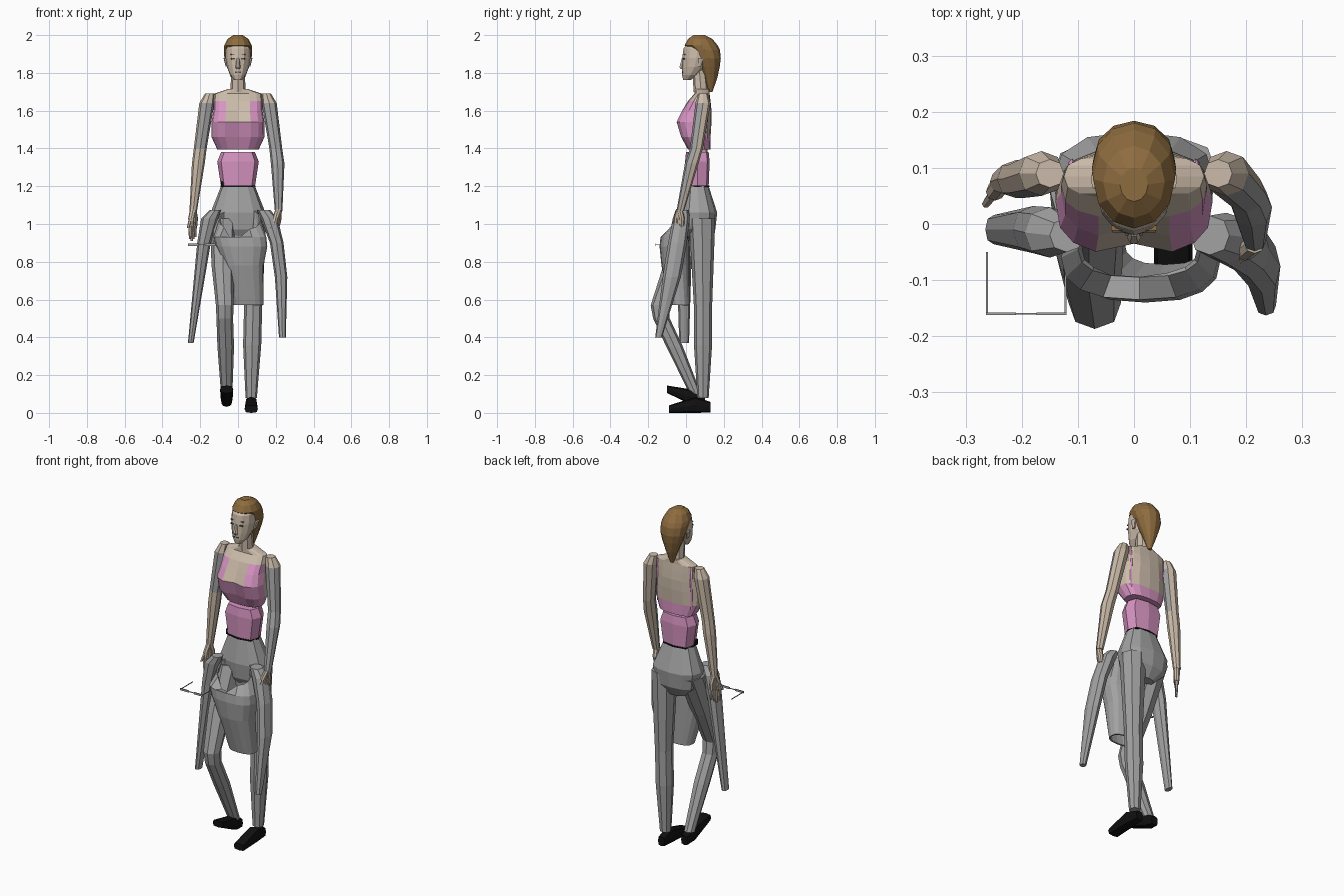
import bpy, bmesh, math
from mathutils import Vector

if "Cube" in bpy.data.objects:
    bpy.data.objects.remove(bpy.data.objects["Cube"], do_unlink=True)


def material(name, red, green, blue):
    mat = bpy.data.materials.new(name)
    mat.use_nodes = True
    colour = (red, green, blue, 1)
    mat.diffuse_color = colour
    mat.node_tree.nodes["Principled BSDF"].inputs["Base Color"].default_value = colour
    return mat


skin = material("skin", .6, .5, .4)
pink = material("pink cloth", .68, .3, .54)
grey = material("grey cloth", .36, .36, .36)
brown = material("brown hair", .27, .15, .05)
black = material("black leather", .005, .005, .005)
dark = material("dark grey", .09, .07, .07)


def signed_power(value, power):
    return math.copysign(abs(value) ** power, value)


def finish(name, bm, mats, rule=None):
    """Turn a bmesh into a flat shaded object, colouring faces by a rule."""
    bmesh.ops.recalc_face_normals(bm, faces=bm.faces)
    bm.normal_update()
    if rule:
        for face in bm.faces:
            face.material_index = int(rule(face.calc_center_median(), face.normal))
    mesh = bpy.data.meshes.new(name)
    bm.to_mesh(mesh)
    bm.free()
    for mat in mats:
        mesh.materials.append(mat)
    obj = bpy.data.objects.new(name, mesh)
    bpy.context.collection.objects.link(obj)
    return obj


def loft(name, rings, *mats, sides=8, forward=False, power=.9, caps=True, rule=None, shape=None):
    """Skin rings given as x, y, z, half width and, where it differs, half depth."""
    bm = bmesh.new()
    loops = []
    for x, y, z, *size in rings:
        loop = []
        for i in range(sides):
            angle = math.tau * i / sides
            u = size[0] * signed_power(math.cos(angle), power)
            v = size[-1] * signed_power(math.sin(angle), power)
            offset = Vector((u, 0, v)) if forward else Vector((u, v, 0))
            loop.append(bm.verts.new(Vector((x, y, z)) + offset))
        loops.append(loop)
    for low, high in zip(loops, loops[1:]):
        for i in range(sides):
            j = (i + 1) % sides
            bm.faces.new((low[i], low[j], high[j], high[i]))
    if caps:
        bm.faces.new(loops[0])
        bm.faces.new(loops[-1])
    if shape:
        for vert in bm.verts:
            shape(vert.co)
    return finish(name, bm, mats, rule)


def centred(name, rings, *mats, **options):
    """Loft rings that all sit on the middle plane."""
    return loft(name, [(0, *ring) for ring in rings], *mats, **options)


def box(name, centre, size, mat):
    bm = bmesh.new()
    bmesh.ops.create_cube(bm, size=1)
    for vert in bm.verts:
        vert.co = Vector(centre) + vert.co * Vector(size)
    return finish(name, bm, [mat])


def strap(name, x, path, mat):
    """A thin strap following a path of y and z at one x."""
    curve = bpy.data.curves.new(name, "CURVE")
    curve.dimensions = "3D"
    curve.bevel_depth = .007
    curve.bevel_resolution = 0
    spline = curve.splines.new("POLY")
    spline.points.add(len(path) - 1)
    for point, (y, z) in zip(spline.points, path):
        point.co = (x, y, z, 1)
    curve.materials.append(mat)
    bpy.context.collection.objects.link(bpy.data.objects.new(name, curve))


# Upper body: skin with a scooped pink top
def top_rule(centre, normal):
    neckline = 1.56 + 3 * max(abs(centre.x) - .05, 0)
    on_front = normal.y < -.1 and centre.y < .06
    return centre.z < 1.45 or (on_front and centre.z < min(neckline, 1.66))


def cleavage(co):
    if abs(co.x) < .03 and co.y < 0:
        co.y += .02


centred("upper_body", [
    (.07, 1.395, .11, .06), (.05, 1.46, .14, .08), (.04, 1.54, .14, .095), (.055, 1.6, .13, .08),
    (.07, 1.65, .13, .06), (.085, 1.69, .125, .04), (.085, 1.715, .05, .04)],
    skin, pink, sides=16, power=.75, rule=top_rule, shape=cleavage)
centred("neck", [(.08, 1.7, .04), (.07, 1.82, .036)], skin)
centred("waist", [(.06, 1.2, .09, .06), (.06, 1.33, .11, .065), (.06, 1.38, .09, .06)],
        pink, power=.6)
for side in (-1, 1):
    strap("top_strap", side * .11, [(.07, 1.685), (.105, 1.685), (.11, 1.6), (.105, 1.44)], pink)

# Trousers
centred("hips", [
    (.07, .91, .06, .05), (.07, .97, .13, .085), (.07, 1.06, .145, .095), (.06, 1.2, .09, .06)],
    grey, sides=12, power=.8)
box("belt_catch", (-.08, .04, 1.21), (.02, .05, .03), black)
centred("belt_edge", [(.06, 1.195, .093, .064), (.06, 1.204, .093, .064)], black, power=.7)
loft("left_leg", [
    (.07, .09, .08, .03), (.075, .09, .36, .048), (.08, .09, .56, .048), (.08, .085, 1.03, .07)], grey)
loft("right_leg", [
    (-.06, .05, .1, .03), (-.065, -.06, .35, .044), (-.07, -.13, .5, .044), (-.07, -.14, .57, .047),
    (-.08, -.05, .78, .06, .07), (-.08, .06, 1.03, .07, .09)], grey)


# Shoes, given by heel, instep and toe: flat on the left, toe lifted on the right
def shoe(name, x, heel, instep, toe):
    loft(name, [(x, *heel, .022, .028), (x, *instep, .032, .042), (x, *toe, .035, .02)],
         black, forward=True, power=.6)


shoe("left_shoe", .07, (.13, .03), (.05, .042), (-.09, .02))
shoe("right_shoe", -.06, (.1, .06), (.04, .08), (-.1, .125))


# Arms, partly grey on the front
def left_rule(centre, normal):
    return centre.z < 1.62 and normal.y < .15


def right_rule(centre, normal):
    return 1.4 < centre.z < 1.64 and (normal.y < -.5 or normal.x > .75)


loft("left_arm", [
    (.215, -.03, 1.07, .02), (.21, .03, 1.32, .036), (.2, .055, 1.4, .034),
    (.165, .09, 1.64, .04), (.15, .09, 1.69, .025)], skin, grey, rule=left_rule)
loft("right_arm", [
    (-.237, .075, 1.07, .02), (-.21, .08, 1.32, .034), (-.2, .08, 1.4, .034),
    (-.165, .09, 1.64, .04), (-.15, .09, 1.69, .025)], skin, grey, rule=right_rule)


# Hands: palm, four fingers and a thumb, fanned along a sideways direction
def hand(name, wrist, lean, fan):
    def at(reach, spread, size):
        centre = wrist + fan * spread + Vector((lean * reach, 0, -reach))
        return (*centre, size)

    for spread in (-.018, 0, .015):
        loft(name + "_palm", [at(.09, spread, .013), at(.05, spread, .016), at(0, 0, .017)], skin)
    for finger in range(4):
        spread = .015 * finger - .028
        tip = .17 - .01 * abs(finger - 1)
        loft(name + "_finger", [at(tip, spread, .006), at(.12, spread, .008), at(.08, spread, .009)],
             skin, sides=6)
    loft(name + "_thumb", [at(.1, -.045, .007), at(.02, -.01, .011)], skin, sides=6)


hand("left_hand", Vector((.215, -.035, 1.08)), -.15, Vector((.5, .8, 0)))
hand("right_hand", Vector((-.237, .072, 1.08)), 0, Vector((.6, .8, 0)))


# Hanging jacket: open body with a scooped neck, and two empty sleeves
def neck_slope(co):
    if co.z > 1.05:
        co.z += 1.1 * min(co.y, 0)
        if abs(co.x) < .05:
            co.z -= .05


jacket = loft("jacket_body", [
    (.055, -.03, .57, .08, .05), (.03, -.055, .78, .105, .075), (.02, -.06, .88, .135, .08),
    (.01, -.06, .93, .14, .075), (.01, -.045, 1.075, .11, .05)],
    grey, sides=16, power=.8, caps=False, shape=neck_slope)
cloth = jacket.modifiers.new("cloth", "SOLIDIFY")
cloth.thickness = .008
loft("jacket_right_sleeve", [
    (-.25, -.01, .37, .015, .026), (-.18, -.01, .9, .036, .042), (-.15, -.015, 1.03, .045),
    (-.12, -.02, 1.075, .03)], grey)
loft("jacket_left_sleeve", [
    (.235, -.145, .4, .018), (.228, -.075, .72, .033, .048), (.205, -.045, .9, .036, .05),
    (.165, -.025, 1.03, .045), (.135, -.02, 1.075, .035)], grey)

# Spectacles hanging open beside the right hand
middle = Vector((-.192, -.16, .89))
box("spectacle_bridge", middle, (.04, .003, .004), grey)
for side in (-1, 1):
    box("spectacle_lens", middle + Vector((side * .045, 0, 0)), (.054, .004, .012), grey)
    box("spectacle_arm", middle + Vector((side * .07, .055, 0)), (.003, .11, .004), grey)

# Head
centred("head", [
    (.005, 1.763, .02), (.025, 1.79, .042, .046), (.045, 1.83, .058, .066),
    (.056, 1.88, .066, .076), (.06, 1.93, .064, .073), (.07, 1.97, .045, .05)],
    skin, sides=12, power=1)
centred("nose", [(-.02, 1.82, .011), (-.023, 1.832, .013), (-.015, 1.88, .007)], skin, sides=6)
box("mouth", (0, -.016, 1.803), (.03, .009, .009), dark)
for side in (-1, 1):
    box("eye", (side * .027, -.011, 1.875), (.022, .009, .008), dark)
    box("eyebrow", (side * .027, -.007, 1.897), (.028, .009, .004), brown)
    loft("ear", [(side * .06, .07, 1.835, .006, .01), (side * .07, .08, 1.88, .007, .018)], skin, sides=6)

# Hair swept back into a tapering tail
centred("hair", [
    (.13, 1.7, .01), (.13, 1.77, .035), (.124, 1.83, .058, .054), (.118, 1.875, .072, .066),
    (.1, 1.92, .075, .08), (.08, 1.945, .073, .088), (.075, 1.98, .055, .064), (.07, 2, .025, .03)],
    brown, sides=12, power=1)
